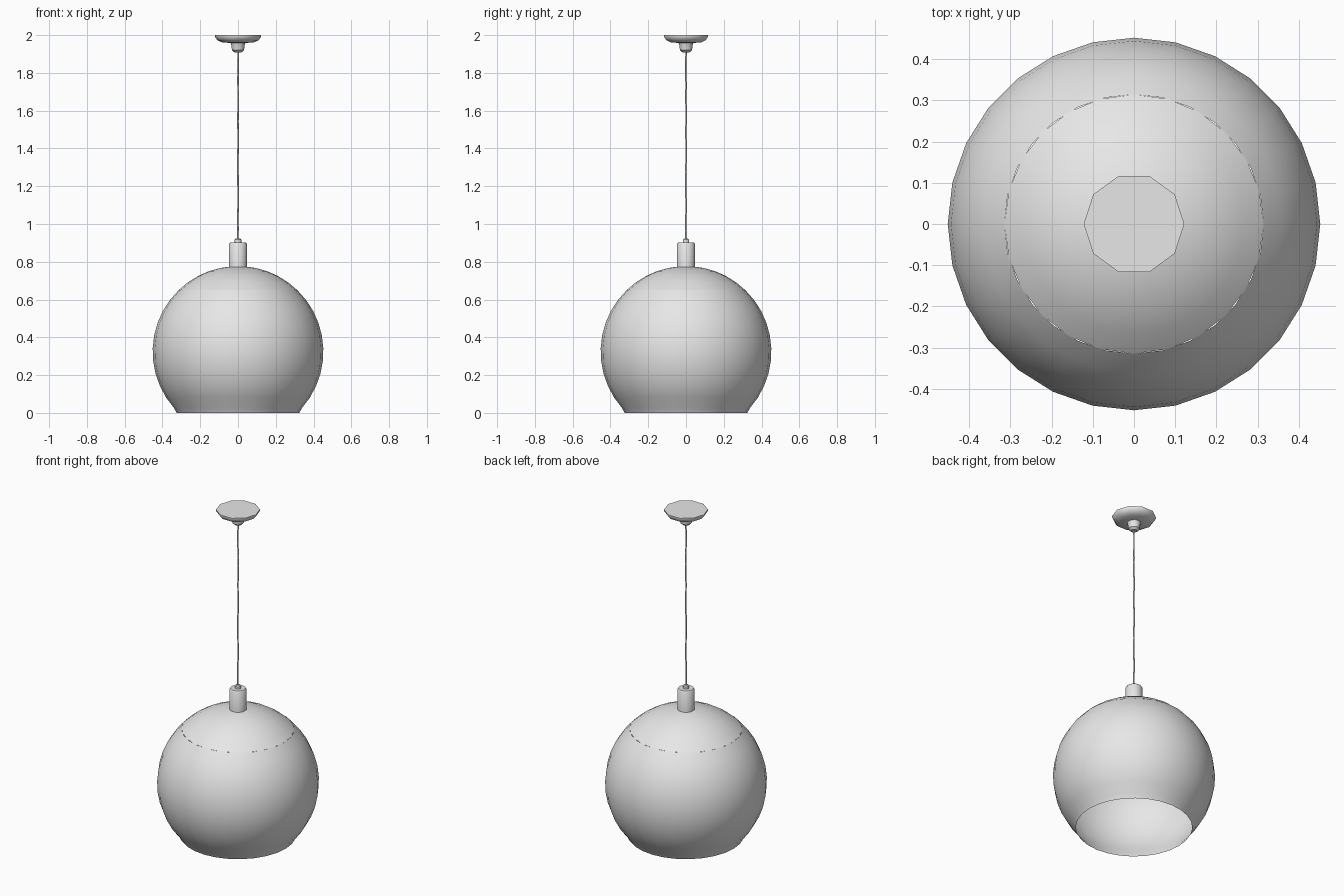
import bpy, math, random

random.seed(4)
old = bpy.data.objects.get("Cube")
if old:
    bpy.data.objects.remove(old, do_unlink=True)

grey = bpy.data.materials.new("light_grey")
grey.use_nodes = True
colour = (0.8, 0.8, 0.8, 1)
grey.diffuse_color = colour
grey.node_tree.nodes["Principled BSDF"].inputs["Base Color"].default_value = colour


def add_mesh(name, verts, faces, angle):
    mesh = bpy.data.meshes.new(name)
    mesh.from_pydata(verts, [], faces)
    mesh.materials.append(grey)
    obj = bpy.data.objects.new(name, mesh)
    bpy.context.collection.objects.link(obj)
    bpy.ops.object.select_all(action="DESELECT")
    obj.select_set(True)
    bpy.context.view_layer.objects.active = obj
    bpy.ops.object.shade_smooth_by_angle(angle=math.radians(angle))
    return obj


def lathe(name, profile, sides, angle=45, caps=(False, False), offsets=None):
    """Turn (radius, height) points, listed bottom to top, about z."""
    verts, faces = [], []
    for row, (r, z) in enumerate(profile):
        ox, oy = offsets[row] if offsets else (0, 0)
        for i in range(sides):
            a = math.tau * i / sides
            verts.append((ox + r * math.cos(a), oy + r * math.sin(a), z))
    for row in range(len(profile) - 1):
        for i in range(sides):
            j = (i + 1) % sides
            a, b = row * sides, (row + 1) * sides
            faces.append((a + i, a + j, b + j, b + i))
    if caps[0]:
        faces.append(tuple(reversed(range(sides))))
    if caps[1]:
        faces.append(tuple(range(len(verts) - sides, len(verts))))
    return add_mesh(name, verts, faces, angle)


RADIUS, CENTRE, SEAM = 0.452, 0.325, 0.65


def ball_arc(z_low, z_high, steps):
    """Points on the globe's outline between two heights."""
    t0 = math.asin((z_low - CENTRE) / RADIUS)
    t1 = math.asin((z_high - CENTRE) / RADIUS)
    angles = [t0 + (t1 - t0) * k / steps for k in range(steps + 1)]
    return [(RADIUS * math.cos(t), CENTRE + RADIUS * math.sin(t)) for t in angles]


# Globe shade, open underneath, and its domed cap
lathe("globe_shade", [(0.325, 0.0)] + ball_arc(0.025, SEAM, 10), 28, 60)
lathe("shade_cap", [(0.303, SEAM - 0.004)] + ball_arc(SEAM, 0.776, 5), 24, 60)

# Lamp holder and cord grip
lathe("lamp_holder", [(0.048, 0.76), (0.048, 0.893), (0.042, 0.902)], 16, 40, (True, True))
lathe("cord_grip", [(0.018, 0.9), (0.018, 0.917), (0.012, 0.922)], 10, 40, (True, True))

# Slightly uneven hanging cord
steps = 16
cord = [(0.0045, 0.915 + 1.005 * k / steps) for k in range(steps + 1)]
wobble = [(random.uniform(-0.002, 0.002), random.uniform(-0.002, 0.002)) for _ in cord]
lathe("cord", cord, 6, 60, (True, True), wobble)

# Ceiling canopy with its small collar
lathe("ceiling_canopy", [(0.035, 1.958), (0.085, 1.962), (0.108, 1.972),
                         (0.122, 1.99), (0.122, 2.0)], 10, 50, (True, True))
lathe("canopy_collar", [(0.018, 1.908), (0.032, 1.92), (0.035, 1.945), (0.04, 1.962)],
      12, 40, (True, True))
